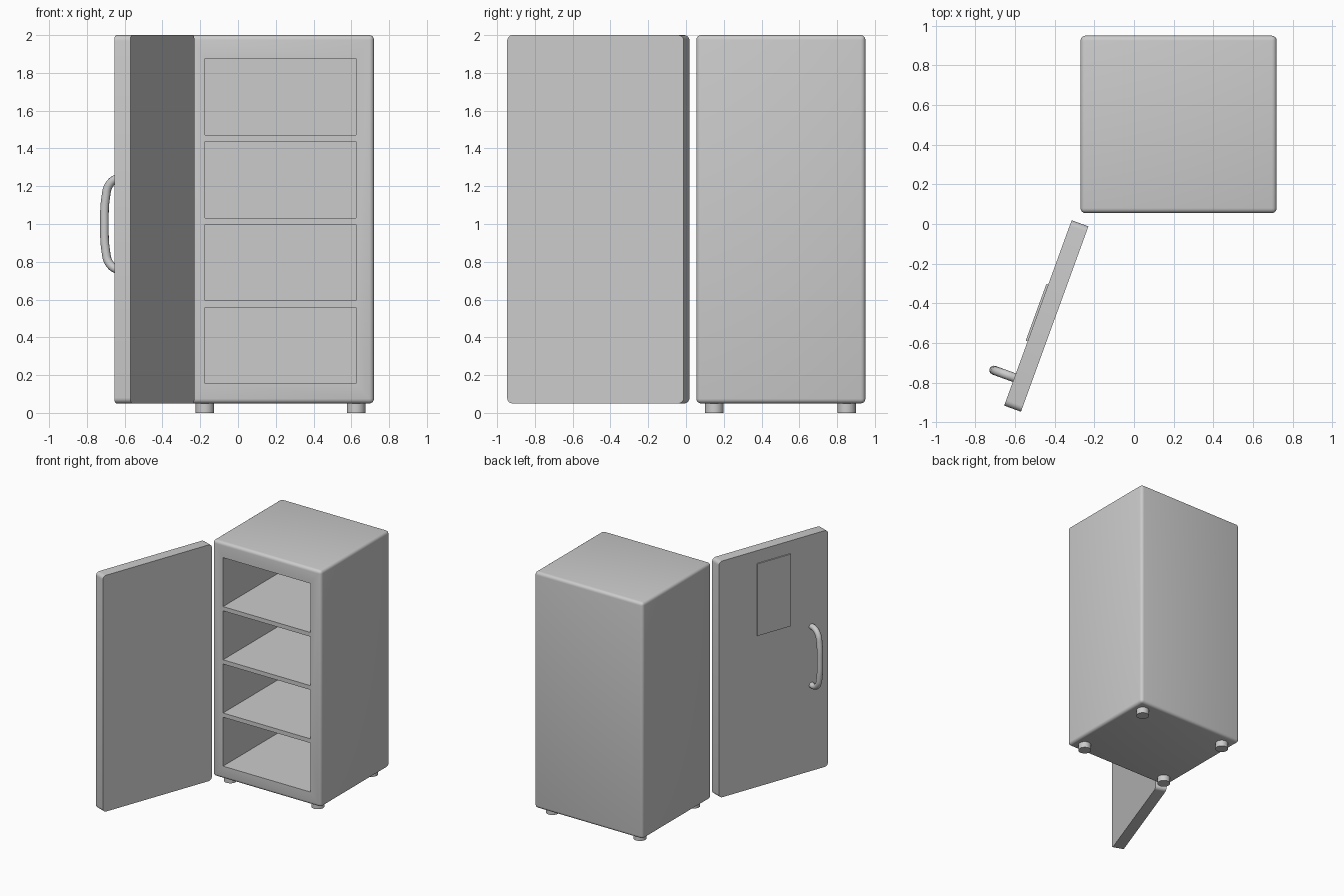
import bpy, bmesh, math
from mathutils import Matrix, Vector

if "Cube" in bpy.data.objects:
    bpy.data.objects.remove(bpy.data.objects["Cube"])


def finish(obj):
    # Apply every modifier, then smooth the rounded edges only
    bpy.ops.object.select_all(action='DESELECT')
    obj.select_set(True)
    bpy.context.view_layer.objects.active = obj
    for m in list(obj.modifiers):
        bpy.ops.object.modifier_apply(modifier=m.name)
    bpy.ops.object.shade_smooth_by_angle(angle=math.radians(35))


def box(name, lo, hi, bevel=0.0, segments=4, edge_axis=None):
    # Box from two corners; bevels all edges, or only those along edge_axis
    lo, hi = Vector(lo), Vector(hi)
    bm = bmesh.new()
    size = hi - lo
    bmesh.ops.create_cube(bm, size=1, matrix=Matrix.Translation((lo + hi) / 2)
                          @ Matrix.Diagonal((*size, 1)))
    if bevel:
        edges = [e for e in bm.edges if edge_axis is None
                 or abs((e.verts[0].co - e.verts[1].co)[edge_axis]) > 1e-5]
        bmesh.ops.bevel(bm, geom=edges, offset=bevel, segments=segments,
                        profile=0.5, affect='EDGES')
    mesh = bpy.data.meshes.new(name)
    bm.to_mesh(mesh)
    bm.free()
    obj = bpy.data.objects.new(name, mesh)
    bpy.context.collection.objects.link(obj)
    return obj


# Cabinet with four open compartments
cabinet = box("cabinet", (-0.27, 0.055, 0.05), (0.72, 0.95, 2.0), 0.025)
cutters = []
for i in range(4):
    z = 0.155 + i * 0.439
    c = box(f"compartment_cutter_{i + 1}", (-0.175, -0.1, z), (0.625, 0.855, z + 0.404))
    c.hide_render = True
    m = cabinet.modifiers.new("compartment", 'BOOLEAN')
    m.operation, m.solver, m.object = 'DIFFERENCE', 'EXACT', c
    cutters.append(c)
finish(cabinet)
for c in cutters:
    bpy.data.objects.remove(c)

# Four round feet
for i, x in enumerate((-0.175, 0.625)):
    for j, y in enumerate((0.15, 0.85)):
        bpy.ops.mesh.primitive_cylinder_add(vertices=32, radius=0.049, depth=0.06,
                                            location=(x, y, 0.03))
        foot = bpy.context.object
        foot.name = f"foot_{2 * i + j + 1}"
        finish(foot)

# Open door: local x = outward, local y = back to the hinge (closed edge at y = 0)
door = box("door", (-0.09, -0.995, 0.05), (0, 0, 2.0), 0.03, 5, edge_axis=0)

# Thin panel on the door's outer face
panel = box("door_panel", (-0.1, -0.65, 1.3), (-0.08, -0.345, 1.895))

# Bowed tubular handle on the outer face
curve = bpy.data.curves.new("door_handle", 'CURVE')
curve.dimensions = '3D'
curve.bevel_depth = 0.023
curve.bevel_resolution = 4
curve.resolution_u = 8
curve.use_fill_caps = True
half = [(0.08, 0.242), (0.135, 0.238), (0.175, 0.205), (0.193, 0.14)]
path = half + [(0.2, 0.0)] + [(n, -h) for n, h in reversed(half)]
spline = curve.splines.new('BEZIER')
spline.bezier_points.add(len(path) - 1)
for p, (n, h) in zip(spline.bezier_points, path):
    p.co = (-n, -0.845, 1.0 + h)
    p.handle_left_type = p.handle_right_type = 'AUTO'
handle = bpy.data.objects.new("door_handle", curve)
bpy.context.collection.objects.link(handle)
bpy.ops.object.select_all(action='DESELECT')
handle.select_set(True)
bpy.context.view_layer.objects.active = handle
bpy.ops.object.convert(target='MESH')
handle = bpy.context.object
handle.name = "door_handle"

# Swing the door parts open about the hinge
for obj in (door, panel, handle):
    finish(obj)
    obj.location = (-0.23, -0.012, 0)
    obj.rotation_euler = (0, 0, math.radians(-20))
